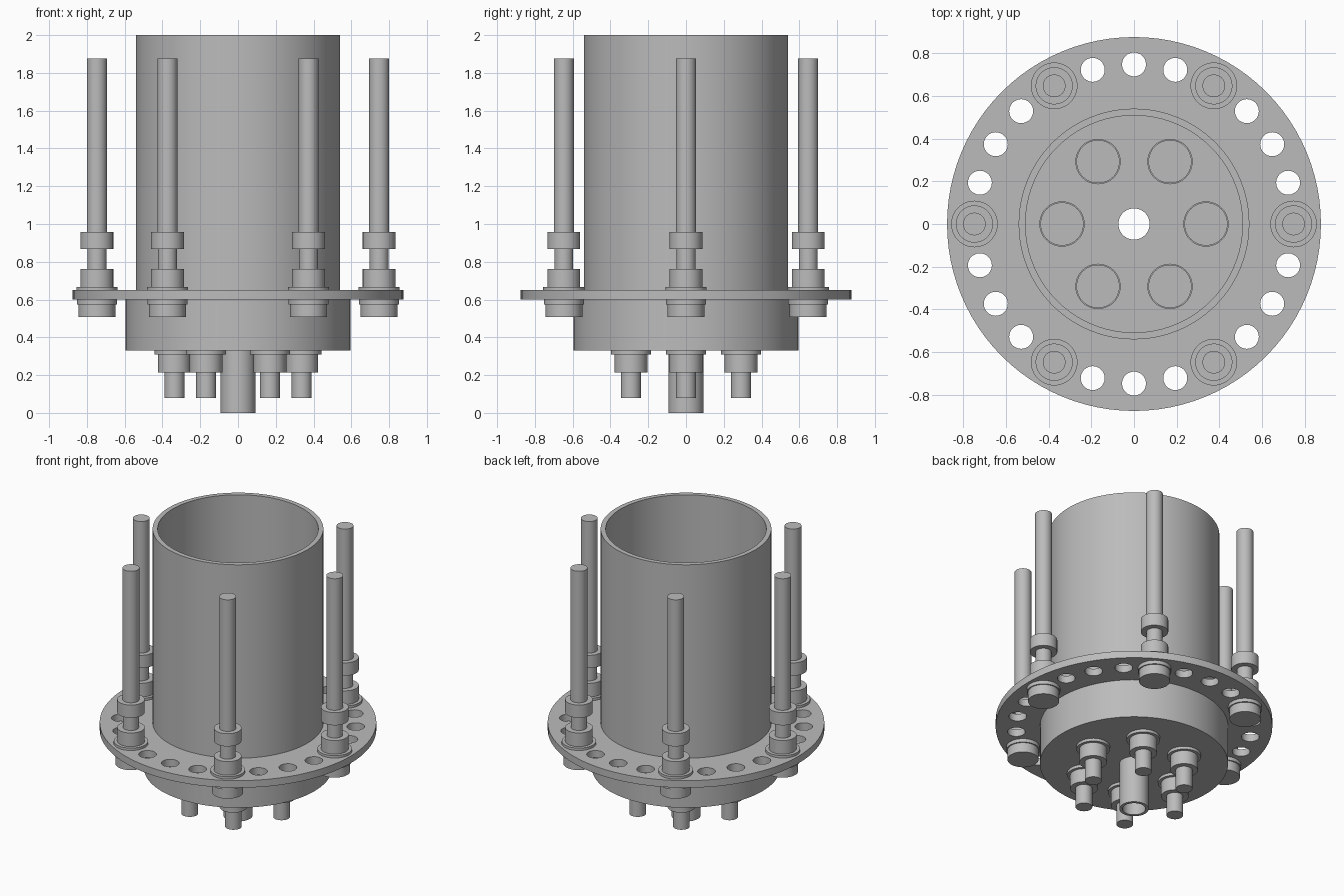
import bpy, bmesh
from math import cos, sin, radians, pi

cube = bpy.data.objects.get("Cube")
if cube:
    bpy.data.objects.remove(cube, do_unlink=True)

steel = bpy.data.materials.new("steel_grey")
steel.use_nodes = True
GREY = (0.5, 0.5, 0.5, 1)
steel.diffuse_color = GREY
steel.node_tree.nodes["Principled BSDF"].inputs["Base Color"].default_value = GREY


def lathe(name, profile, closed=False, place=(0, 0), segments=48):
    """Spin (radius, z) points about z; a closed profile makes a ring."""
    bm = bmesh.new()
    rings = []
    for r, z in profile:
        if r == 0:
            rings.append([bm.verts.new((0, 0, z))] * segments)
        else:
            rings.append([bm.verts.new((r * cos(2 * pi * i / segments),
                                        r * sin(2 * pi * i / segments), z))
                          for i in range(segments)])
    pairs = list(zip(rings, rings[1:]))
    if closed:
        pairs.append((rings[-1], rings[0]))
    for a, b in pairs:
        for i in range(segments):
            j = (i + 1) % segments
            corners = list(dict.fromkeys((a[i], a[j], b[j], b[i])))
            bm.faces.new(corners)
    bmesh.ops.recalc_face_normals(bm, faces=bm.faces[:])
    mesh = bpy.data.meshes.new(name)
    bm.to_mesh(mesh)
    bm.free()
    mesh.materials.append(steel)
    ob = bpy.data.objects.new(name, mesh)
    ob.location = (place[0], place[1], 0)
    bpy.context.collection.objects.link(ob)
    return ob


def ring(name, inner, outer, low, high):
    return lathe(name, [(inner, low), (outer, low), (outer, high), (inner, high)],
                 closed=True, segments=96)


def stepped(name, steps, place):
    """Solid of stacked cylinders: (radius, bottom, top) from low to high."""
    profile = [(0, steps[0][1])]
    for r, low, high in steps:
        profile += [(r, low), (r, high)]
    profile.append((0, steps[-1][2]))
    return lathe(name, profile, place=place)


def polar(radius, degrees):
    return radius * cos(radians(degrees)), radius * sin(radians(degrees))


BOLT_CIRCLE, FITTING_CIRCLE, BORE = 0.747, 0.337, 0.073

# Main vessel
parts = [ring("vessel_tube", 0.508, 0.54, 0.65, 2.0),
         ring("base_drum", BORE, 0.595, 0.33, 0.6),
         ring("centre_pipe", BORE, 0.0925, 0.0, 0.33)]
flange = ring("flange", BORE, 0.875, 0.6, 0.65)
parts.append(flange)

# Open bolt holes between the studs
cutters = [stepped("hole_cutter", [(0.056, 0.55, 0.7)], polar(BOLT_CIRCLE, a))
           for a in range(0, 360, 15) if a % 60]
for cutter in cutters:
    cutter.hide_render = True
bpy.ops.object.select_all(action='DESELECT')
for cutter in cutters:
    cutter.select_set(True)
bpy.context.view_layer.objects.active = cutters[0]
bpy.ops.object.join()
cutter = bpy.context.view_layer.objects.active
cut = flange.modifiers.new("holes", 'BOOLEAN')
cut.object = cutter
cut.operation = 'DIFFERENCE'
cut.solver = 'EXACT'
bpy.ops.object.select_all(action='DESELECT')
bpy.context.view_layer.objects.active = flange
flange.select_set(True)
bpy.ops.object.modifier_apply(modifier=cut.name)
bpy.data.objects.remove(cutter, do_unlink=True)

for n in range(6):
    # Long studs with head, washers, nut and upper collar
    parts.append(stepped(f"stud_{n + 1}", [
        (0.098, 0.508, 0.575), (0.106, 0.575, 0.6), (0.053, 0.6, 0.65),
        (0.109, 0.65, 0.667), (0.087, 0.667, 0.762), (0.05, 0.762, 0.868),
        (0.087, 0.868, 0.957), (0.053, 0.957, 1.875)], polar(BOLT_CIRCLE, n * 60)))
    # Stepped fittings under the drum and their caps on the vessel floor
    spot = polar(FITTING_CIRCLE, n * 60)
    parts.append(stepped(f"fitting_{n + 1}", [
        (0.053, 0.08, 0.215), (0.087, 0.215, 0.31), (0.106, 0.31, 0.33)], spot))
    parts.append(stepped(f"fitting_cap_{n + 1}", [
        (0.106, 0.65, 0.66), (0.101, 0.66, 0.67)], spot))

# Smooth round walls, sharp rims
bpy.ops.object.select_all(action='DESELECT')
for ob in parts:
    ob.select_set(True)
bpy.context.view_layer.objects.active = parts[0]
bpy.ops.object.shade_smooth_by_angle(angle=radians(30))
bpy.ops.object.select_all(action='DESELECT')
